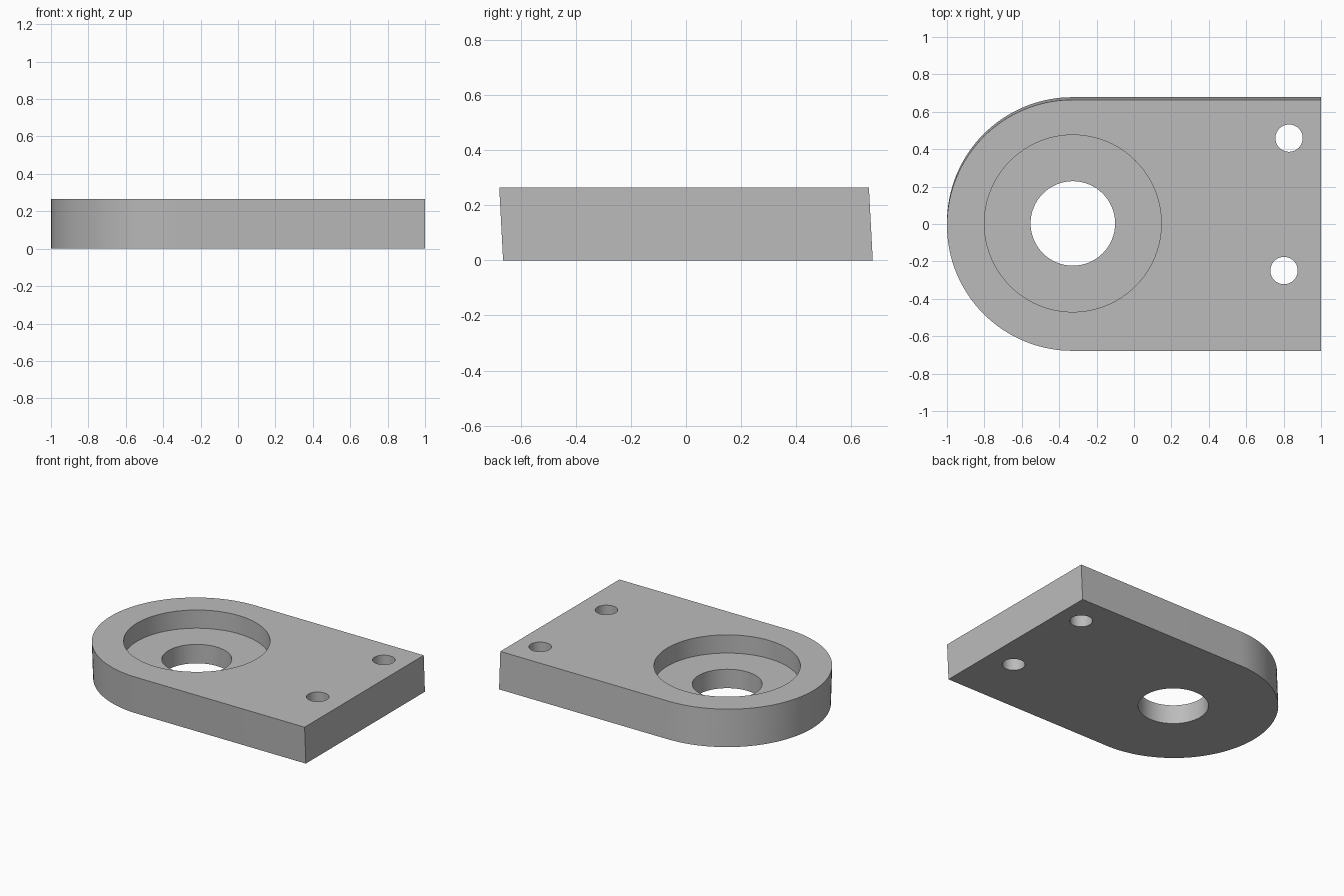
import bpy
import bmesh
from math import pi, cos, sin

cube = bpy.data.objects.get("Cube")
if cube:
    bpy.data.objects.remove(cube, do_unlink=True)

HEIGHT = 0.265
HALF_WIDTH = 0.671
LEAN = 0.007            # the outer walls lean towards the front
ARC_X = HALF_WIDTH - 1  # centre of the rounded end
ARC_STEPS = 64

grey = bpy.data.materials.new("plain_grey")
grey.use_nodes = True
colour = (0.5, 0.5, 0.5, 1)
grey.diffuse_color = colour
grey.node_tree.nodes["Principled BSDF"].inputs["Base Color"].default_value = colour


def add_object(name, bm):
    mesh = bpy.data.meshes.new(name)
    bm.to_mesh(mesh)
    bm.free()
    obj = bpy.data.objects.new(name, mesh)
    bpy.context.collection.objects.link(obj)
    return obj


# Plate outline: square end on the left, half circle on the right
outline = [(1, -HALF_WIDTH), (1, HALF_WIDTH)]
for i in range(ARC_STEPS + 1):
    a = pi / 2 + pi * i / ARC_STEPS
    outline.append((ARC_X + HALF_WIDTH * cos(a), HALF_WIDTH * sin(a)))

# Plate: outline extruded upwards with a slight lean
bm = bmesh.new()
base = bm.faces.new([bm.verts.new((x, y + LEAN, 0)) for x, y in outline])
top = bmesh.ops.extrude_face_region(bm, geom=[base])["geom"]
bmesh.ops.translate(bm, vec=(0, -2 * LEAN, HEIGHT),
                    verts=[g for g in top if isinstance(g, bmesh.types.BMVert)])
bmesh.ops.recalc_face_normals(bm, faces=bm.faces)
plate = add_object("mounting_plate", bm)
bpy.context.view_layer.objects.active = plate


def drill(name, x, y, radius, bottom=-0.2, segments=64):
    """Cut an upright round hole from the top down to the given height."""
    bm = bmesh.new()
    bmesh.ops.create_cone(bm, cap_ends=True, segments=segments,
                          radius1=radius, radius2=radius, depth=1)
    bmesh.ops.translate(bm, vec=(x, y, bottom + 0.5), verts=bm.verts)
    cutter = add_object(name, bm)
    cutter.hide_render = True
    mod = plate.modifiers.new(name, 'BOOLEAN')
    mod.operation = 'DIFFERENCE'
    mod.solver = 'EXACT'
    mod.object = cutter
    bpy.ops.object.modifier_apply(modifier=name)
    bpy.data.objects.remove(cutter, do_unlink=True)


# Stepped bore in the rounded end, two bolt holes near the square end
drill("counterbore", -0.327, 0.003, 0.473, bottom=0.135, segments=96)
drill("main_bore", -0.327, 0.003, 0.226)
drill("back_bolt_hole", 0.829, 0.459, 0.073, segments=48)
drill("front_bolt_hole", 0.802, -0.249, 0.073, segments=48)

# Finish: one colour, smooth curves with crisp edges
plate.data.materials.clear()
plate.data.materials.append(grey)
for poly in plate.data.polygons:
    poly.material_index = 0
for obj in bpy.context.selected_objects:
    obj.select_set(False)
plate.select_set(True)
bpy.ops.object.shade_smooth_by_angle(angle=pi / 6)
